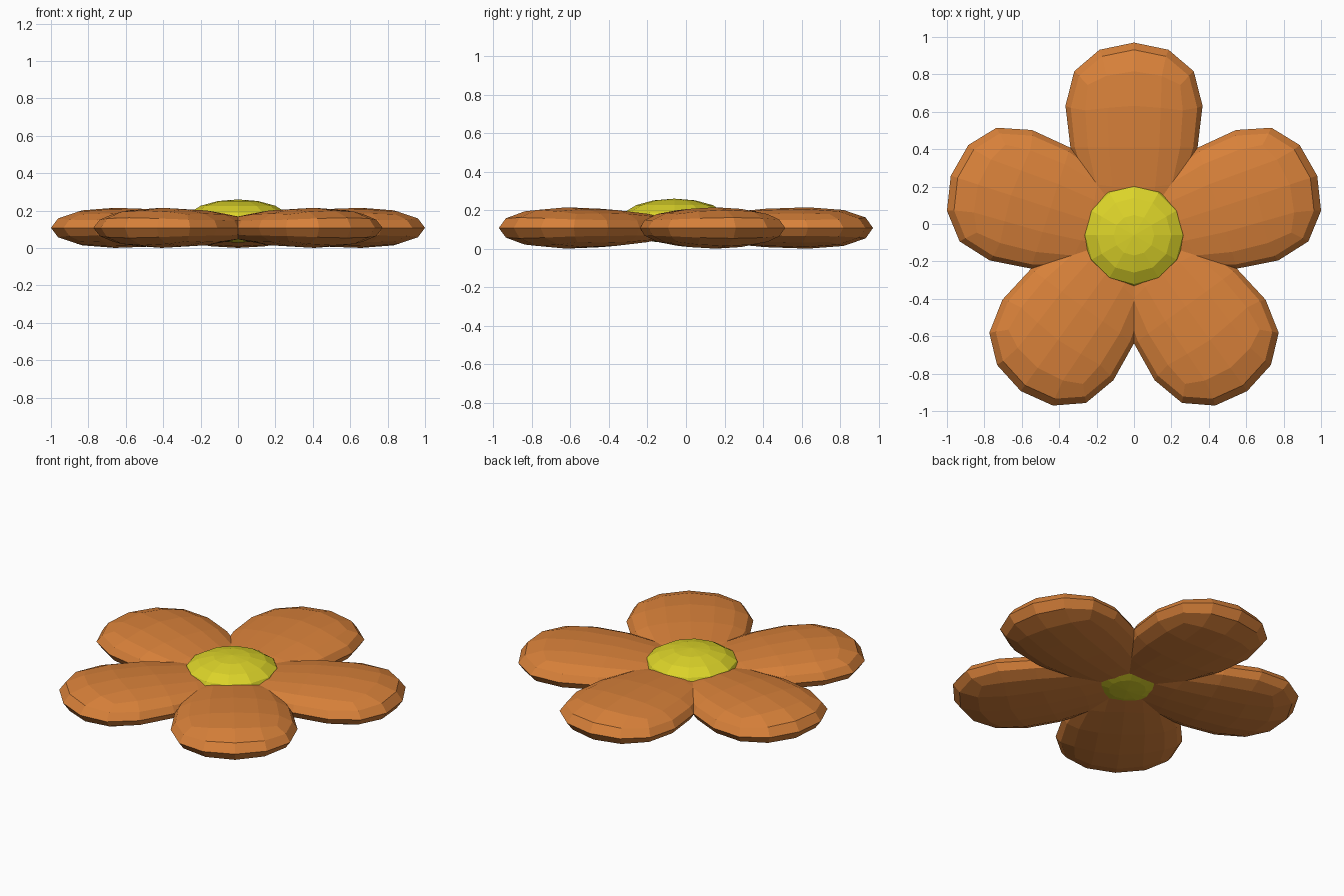
import bpy, bmesh, math
from mathutils import Matrix

if "Cube" in bpy.data.objects:
    bpy.data.objects.remove(bpy.data.objects["Cube"])

CY = -0.06          # flower centre in y
MID_Z = 0.108       # height of the petals' middle plane


def material(name, color):
    m = bpy.data.materials.new(name)
    m.diffuse_color = color
    m.use_nodes = True
    m.node_tree.nodes["Principled BSDF"].inputs["Base Color"].default_value = m.diffuse_color
    return m


def finish(bm, name, mat):
    bmesh.ops.recalc_face_normals(bm, faces=bm.faces)
    me = bpy.data.meshes.new(name)
    bm.to_mesh(me)
    bm.free()
    me.materials.append(mat)
    ob = bpy.data.objects.new(name, me)
    bpy.context.collection.objects.link(ob)
    return ob


orange = material("petal_orange", (0.69, 0.22, 0.042, 1))
yellow = material("centre_yellow", (0.71, 0.65, 0.022, 1))

# Petals: wedge-shaped boxes, narrow at the flower centre, rounded by subdivision
for i in range(5):
    bm = bmesh.new()
    bmesh.ops.create_cube(bm, size=2)
    for v in bm.verts:
        s, t, r = v.co
        v.co = (0.47 + 0.667 * s, t * (0.405 + 0.267 * s), r * (0.1185 + 0.078 * s))
    turn = Matrix.Rotation(math.radians(90 + 72 * i), 4, 'Z')
    bmesh.ops.transform(bm, matrix=Matrix.Translation((0, CY, MID_Z)) @ turn, verts=bm.verts)
    petal = finish(bm, f"petal_{i + 1}", orange)
    sub = petal.modifiers.new("round", 'SUBSURF')
    sub.levels = sub.render_levels = 2

# Centre: flattened low-poly sphere
bm = bmesh.new()
bmesh.ops.create_uvsphere(bm, u_segments=12, v_segments=8, radius=1)
place = Matrix.Translation((0, CY, 0.144)) @ Matrix.Diagonal((0.282, 0.282, 0.116, 1))
bmesh.ops.transform(bm, matrix=place, verts=bm.verts)
finish(bm, "flower_centre", yellow)
